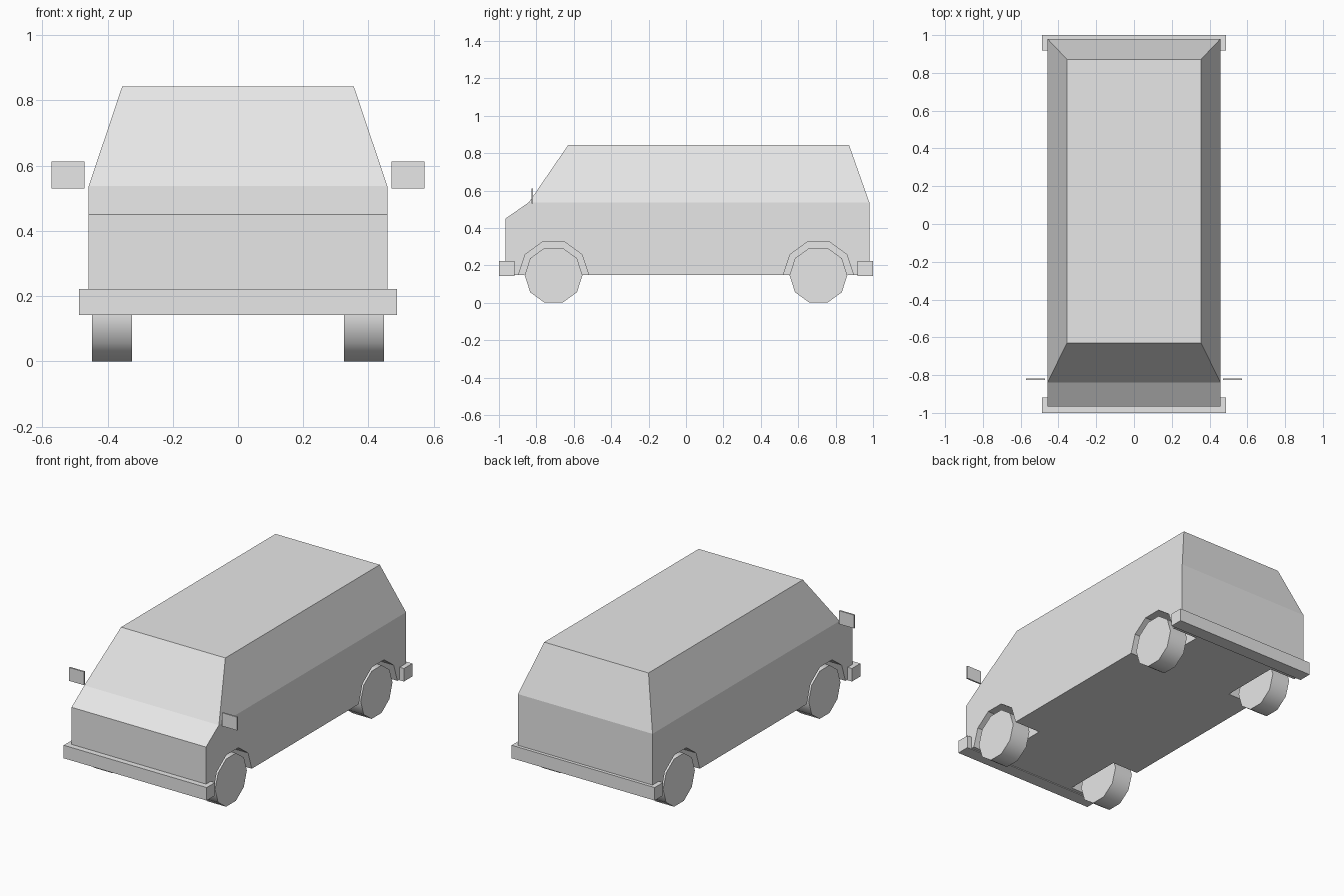
import bpy
import bmesh
from math import cos, sin, tau, radians
from mathutils import Vector

cube = bpy.data.objects.get("Cube")
if cube:
    bpy.data.objects.remove(cube, do_unlink=True)

# One plain grey paint
grey = bpy.data.materials.new("light_grey")
grey.use_nodes = True
colour = (0.8, 0.8, 0.8, 1)
grey.diffuse_color = colour
grey.node_tree.nodes["Principled BSDF"].inputs["Base Color"].default_value = colour


def add_object(name, verts, faces):
    mesh = bpy.data.meshes.new(name)
    bm = bmesh.new()
    vs = [bm.verts.new(v) for v in verts]
    for f in faces:
        bm.faces.new([vs[i] for i in f])
    bmesh.ops.recalc_face_normals(bm, faces=bm.faces)
    bm.to_mesh(mesh)
    bm.free()
    mesh.materials.append(grey)
    obj = bpy.data.objects.new(name, mesh)
    bpy.context.collection.objects.link(obj)
    return obj


def select_only(obj):
    bpy.ops.object.select_all(action='DESELECT')
    obj.select_set(True)
    bpy.context.view_layer.objects.active = obj


def box(name, low, high):
    verts = [(x, y, z) for x in (low[0], high[0])
             for y in (low[1], high[1]) for z in (low[2], high[2])]
    faces = [(0, 1, 3, 2), (4, 6, 7, 5), (0, 4, 5, 1),
             (2, 3, 7, 6), (0, 2, 6, 4), (1, 5, 7, 3)]
    return add_object(name, verts, faces)


def prism(name, x0, x1, y, z, radius, sides=10):
    """Drum with its axis along x."""
    verts = [(x, y + radius * cos(tau * i / sides), z + radius * sin(tau * i / sides))
             for x in (x0, x1) for i in range(sides)]
    faces = [range(sides), range(sides, 2 * sides)]
    for i in range(sides):
        j = (i + 1) % sides
        faces.append((i, j, j + sides, i + sides))
    return add_object(name, verts, faces)


# Body: side outline as (half width, y, z), mirrored across x
WIDE, ROOF = 0.458, 0.355
FLOOR, BELT, TOP = 0.147, 0.537, 0.843
outline = [(WIDE, -0.965, FLOOR), (WIDE, -0.965, 0.45), (WIDE, -0.84, BELT),
           (ROOF, -0.63, TOP), (ROOF, 0.872, TOP), (WIDE, 0.98, BELT), (WIDE, 0.98, FLOOR)]
n = len(outline)
verts = [(s * x, y, z) for s in (1, -1) for x, y, z in outline]
faces = [(i, (i + 1) % n, (i + 1) % n + n, i + n) for i in range(n)]
for k in (0, n):
    faces += [[k + i for i in (0, 1, 2, 5, 6)], [k + i for i in (2, 3, 4, 5)]]
body = add_object("body", verts, faces)

# Wheels and the wheel wells cut into the body
HUB = 0.147
for side, s in (("left", 1), ("right", -1)):
    for end, y in (("front", -0.708), ("rear", 0.708)):
        cutter = prism("well_cutter", s * 0.28, s * 0.6, y, HUB, 0.188)
        cutter.hide_render = True
        cut = body.modifiers.new("wheel_well", 'BOOLEAN')
        cut.operation = 'DIFFERENCE'
        cut.solver = 'EXACT'
        cut.object = cutter
        select_only(body)
        bpy.ops.object.modifier_apply(modifier=cut.name)
        bpy.data.objects.remove(cutter, do_unlink=True)

        wheel = prism(f"{end}_{side}_wheel", s * 0.325, s * 0.448, y, HUB, 0.1545)
        select_only(wheel)
        bpy.ops.object.shade_smooth_by_angle(angle=radians(40))

    # Side mirrors
    xs = sorted((s * 0.47, s * 0.572))
    box(f"{side}_mirror", (xs[0], -0.827, 0.53), (xs[1], -0.817, 0.612))

# Bumpers
box("front_bumper", (-0.487, -1, 0.142), (0.487, -0.918, 0.222))
box("rear_bumper", (-0.487, 0.918, 0.142), (0.487, 1, 0.222))
